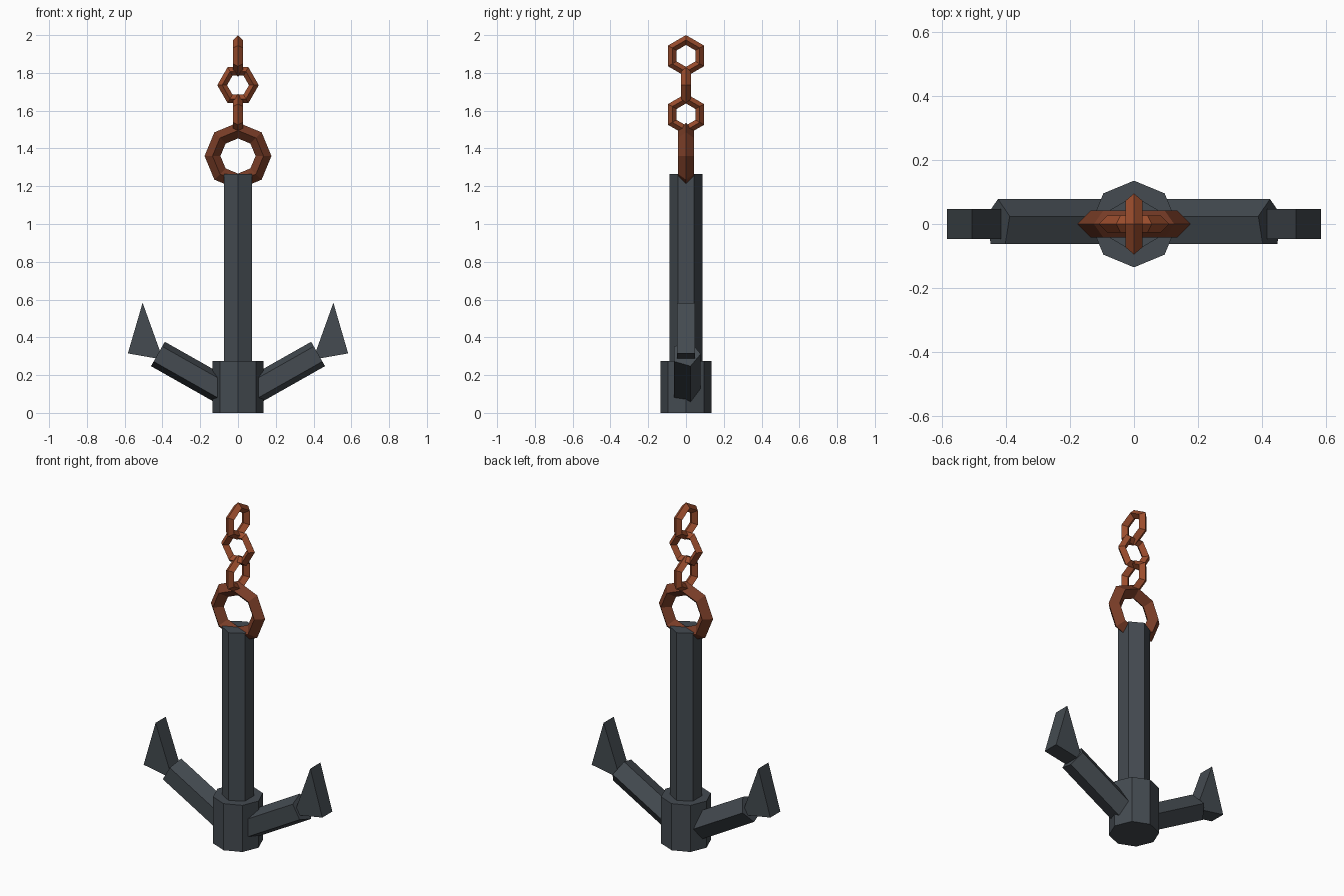
import bpy, bmesh, math
from mathutils import Vector

if "Cube" in bpy.data.objects:
    bpy.data.objects.remove(bpy.data.objects["Cube"])


def material(name, rgb):
    m = bpy.data.materials.new(name)
    m.diffuse_color = (*rgb, 1)
    m.use_nodes = True
    m.node_tree.nodes["Principled BSDF"].inputs["Base Color"].default_value = m.diffuse_color
    return m


IRON = material("dark_iron", (0.058, 0.070, 0.082))
RUST = material("dark_rust", (0.19, 0.046, 0.020))
LINK = material("bright_rust", (0.33, 0.074, 0.026))
X, Y, Z = Vector((1, 0, 0)), Vector((0, 1, 0)), Vector((0, 0, 1))


def finish(name, bm, mat):
    bmesh.ops.recalc_face_normals(bm, faces=bm.faces)
    mesh = bpy.data.meshes.new(name)
    bm.to_mesh(mesh)
    bm.free()
    mesh.materials.append(mat)
    obj = bpy.data.objects.new(name, mesh)
    bpy.context.collection.objects.link(obj)
    return obj


def prism(name, profile, sweep, mat):
    """Extrude a closed outline along a vector."""
    bm = bmesh.new()
    face = bm.faces.new([bm.verts.new(p) for p in profile])
    new = bmesh.ops.extrude_face_region(bm, geom=[face], use_keep_orig=True)["geom"]
    bmesh.ops.translate(bm, vec=sweep, verts=[g for g in new if isinstance(g, bmesh.types.BMVert)])
    return finish(name, bm, mat)


def polygon(center, u, v, radius, sides):
    """Regular polygon whose first corner points along u."""
    return [center + radius * (u * math.cos(a) + v * math.sin(a))
            for a in (math.tau * i / sides for i in range(sides))]


def ring(name, z, u, v, radius, thick, sides, mat):
    """Faceted ring with a diamond cross-section; first corner along u."""
    bm = bmesh.new()
    axis = u.cross(v)
    loops = []
    for i in range(sides):
        a = math.tau * i / sides
        out = u * math.cos(a) + v * math.sin(a)
        loops.append([bm.verts.new(p) for p in
                      polygon(Z * z + out * radius, out, axis, thick, 4)])
    for i in range(sides):
        p, q = loops[i], loops[(i + 1) % sides]
        for j in range(4):
            k = (j + 1) % 4
            bm.faces.new((p[j], p[k], q[k], q[j]))
    return finish(name, bm, mat)


# Central shaft and the collar at its foot
prism("shank", polygon(Z * 0.1, Y, X, 0.087, 6), Z * 1.165, IRON)
prism("crown", polygon(Vector(), Y, X, 0.135, 8), Z * 0.275, IRON)

# Five-sided arms and wedge flukes on both sides
for side, label in ((-1, "left"), (1, "right")):
    tilt = math.radians(29.5)
    along = Vector((side * math.cos(tilt), 0, math.sin(tilt)))
    across = Vector((-side * math.sin(tilt), 0, math.cos(tilt)))
    tip = Vector((side * 0.424, 0, 0.312))
    prism(label + "_arm", polygon(tip, Y, across, 0.078, 5), along * -0.43, IRON)
    outline = [Vector((side * x, -0.047, z))
               for x, z in ((0.505, 0.583), (0.583, 0.315), (0.397, 0.282))]
    prism(label + "_fluke", outline, Y * 0.094, IRON)

# Shackle ring and the chain of alternating links
ring("shackle_ring", 1.36, X, Z, 0.135, 0.042, 8, RUST)
ring("lower_link", 1.58, Z, Y, 0.084, 0.026, 6, LINK)
ring("middle_link", 1.735, X, Z, 0.084, 0.026, 6, LINK)
ring("upper_link", 1.89, Z, Y, 0.084, 0.026, 6, LINK)
